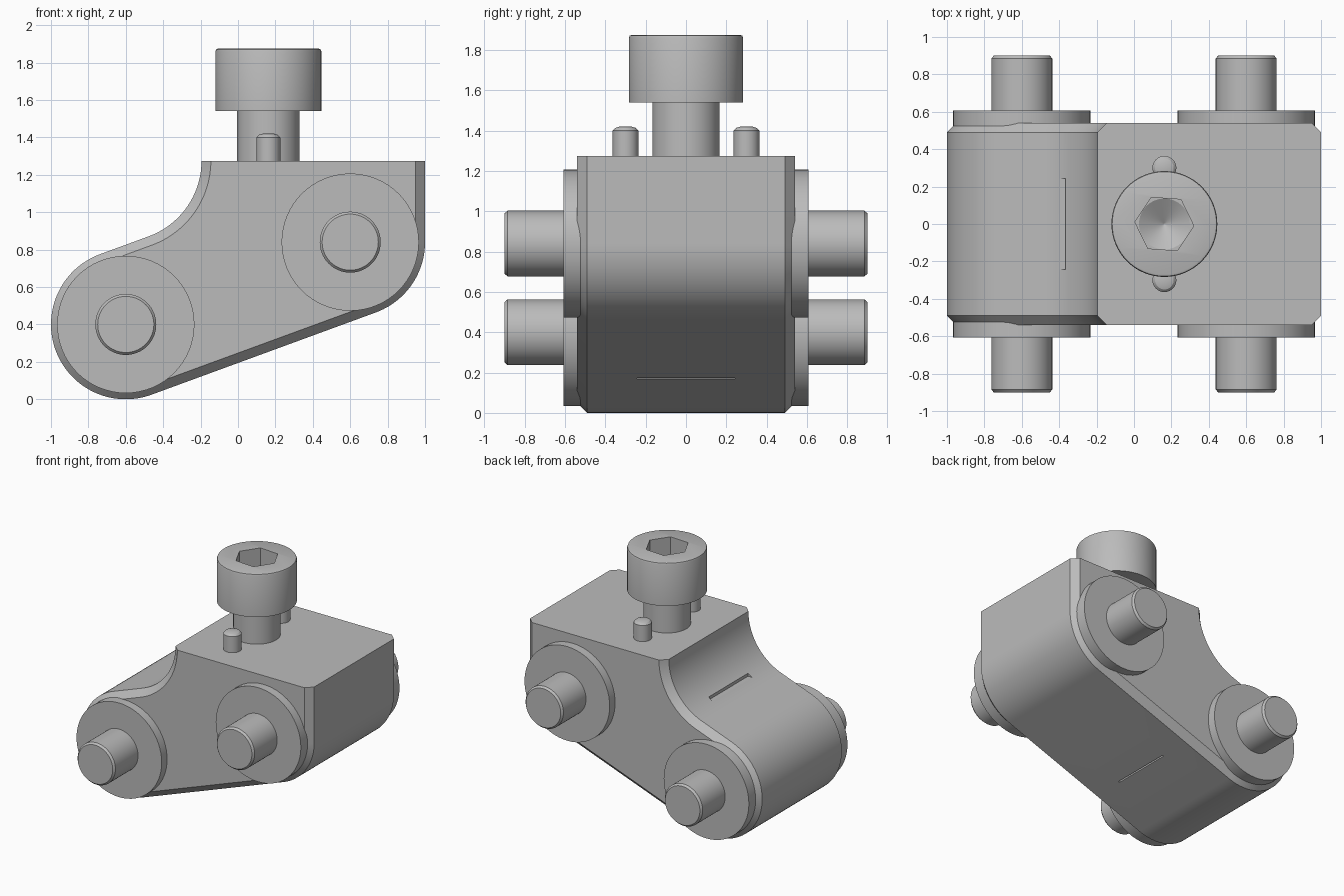
import bpy, bmesh
from math import sin, cos, radians, pi, atan2, hypot
from mathutils import Matrix, Vector

if "Cube" in bpy.data.objects:
    bpy.data.objects.remove(bpy.data.objects["Cube"], do_unlink=True)

grey = bpy.data.materials.new("plain grey")
grey.use_nodes = True
grey.diffuse_color = (0.5, 0.5, 0.5, 1)
grey.node_tree.nodes["Principled BSDF"].inputs["Base Color"].default_value = (0.5, 0.5, 0.5, 1)

LEFT, RIGHT = Vector((-0.6, 0.4)), Vector((0.6, 0.84))   # pivot centres in x, z
RADIUS, TOP, HALF, CHAMFER = 0.4, 1.275, 0.54, 0.05
SLOPE = atan2(RIGHT.y - LEFT.y, RIGHT.x - LEFT.x)
SCREW_X = 0.1625


def finish(bm, name):
    bmesh.ops.recalc_face_normals(bm, faces=bm.faces)
    mesh = bpy.data.meshes.new(name)
    bm.to_mesh(mesh)
    bm.free()
    ob = bpy.data.objects.new(name, mesh)
    bpy.context.collection.objects.link(ob)
    mesh.materials.append(grey)
    return ob


def loft(rings, name):
    """Skin a stack of equal-length closed rings and cap both ends."""
    bm = bmesh.new()
    loops = [[bm.verts.new(p) for p in ring] for ring in rings]
    for a, b in zip(loops, loops[1:]):
        for i in range(len(a)):
            j = (i + 1) % len(a)
            bm.faces.new((a[i], a[j], b[j], b[i]))
    bm.faces.new(loops[0])
    bm.faces.new(loops[-1])
    return finish(bm, name)


def lathe(profile, name, location, turn=None, sides=64, phase=0.0):
    """Turn (radius, height) pairs about z, then rotate and place the part."""
    rings = [[(r * cos(phase + 2 * pi * i / sides), r * sin(phase + 2 * pi * i / sides), z)
              for i in range(sides)] for r, z in profile]
    ob = loft(rings, name)
    ob.data.transform(Matrix.Translation(location) @ (turn or Matrix()))
    return ob


def block(name, size, centre, tilt=0.0):
    bm = bmesh.new()
    bmesh.ops.create_cube(bm, size=1, matrix=Matrix.Translation(centre)
                          @ Matrix.Rotation(tilt, 4, 'Y') @ Matrix.Diagonal((*size, 1)))
    return finish(bm, name)


def cut(target, cutter):
    cutter.hide_render = True
    cutter.hide_set(True)
    mod = target.modifiers.new("cut", 'BOOLEAN')
    mod.object, mod.operation, mod.solver = cutter, 'DIFFERENCE', 'EXACT'
    bpy.context.view_layer.objects.active = target
    bpy.ops.object.modifier_apply(modifier=mod.name)
    bpy.data.objects.remove(cutter, do_unlink=True)


def smooth(ob):
    bpy.ops.object.select_all(action='DESELECT')
    ob.select_set(True)
    bpy.context.view_layer.objects.active = ob
    bpy.ops.object.shade_smooth_by_angle(angle=radians(25))


def arc(centre, r, start, end, steps):
    return [(centre.x + r * cos(start + (end - start) * i / steps),
             centre.y + r * sin(start + (end - start) * i / steps)) for i in range(steps + 1)]


# Link body: two rounded ends, a hollow shoulder and a flat top
HOLLOW = 0.43
hollow_centre = Vector((-0.195 - HOLLOW, TOP))


def outline(inset):
    r = RADIUS - inset
    pts = arc(LEFT, r, SLOPE + pi / 2, SLOPE + 3 * pi / 2, 48)
    pts += arc(RIGHT, r, SLOPE - pi / 2, 0, 24)
    pts += [(1 - inset, TOP)]
    pts += arc(hollow_centre, HOLLOW + inset, 0, SLOPE - pi / 2, 24)
    return pts


body = loft([[(x, y, z) for x, z in outline(inset)] for y, inset in
             ((-HALF, CHAMFER), (CHAMFER - HALF, 0), (HALF - CHAMFER, 0), (HALF, CHAMFER))],
            "link_body")

# Shallow step in the hollow and thin groove underneath
cut(body, block("step_cutter", (0.05, 0.485, 0.12), (-0.39, 0, 0.969)))
cut(body, block("groove_cutter", (0.01, 0.485, 0.1), (-0.064, 0, 0.17), -SLOPE))
smooth(body)

# Washers and pivot pins on both sides of each end
for end, pivot in (("left", LEFT), ("right", RIGHT)):
    for side, sign in (("front", 1), ("back", -1)):
        turn = Matrix.Rotation(sign * pi / 2, 4, 'X')
        place = (pivot.x, 0, pivot.y)
        smooth(lathe([(0.367, HALF - 0.02), (0.367, 0.607)],
                     f"{side}_{end}_washer", place, turn))
        smooth(lathe([(0.163, HALF), (0.163, 0.885), (0.15, 0.9)],
                     f"{side}_{end}_pin", place, turn))

# Cap screw with a hexagonal socket and drilled bottom
axis = (SCREW_X, 0, 0)
head = lathe([(0.283, 1.54), (0.283, 1.86), (0.279, 1.871), (0.268, 1.875)], "screw_head", axis)
cut(head, lathe([(0.158, 1.68), (0.158, 1.95)], "socket_cutter", axis,
                sides=6, phase=radians(-4)))
cut(head, lathe([(0.002, 1.6), (0.136, 1.68), (0.136, 1.7)], "drill_cutter", axis))
smooth(head)
smooth(lathe([(0.167, TOP - 0.02), (0.167, 1.55)], "screw_shank", axis))

# Dowels beside the screw
for side, y in (("front", -0.3), ("back", 0.3)):
    smooth(lathe([(0.064, TOP - 0.02), (0.064, 1.4), (0.05, 1.414), (0.03, 1.42)],
                 f"{side}_dowel", (SCREW_X, y, 0), sides=32))
